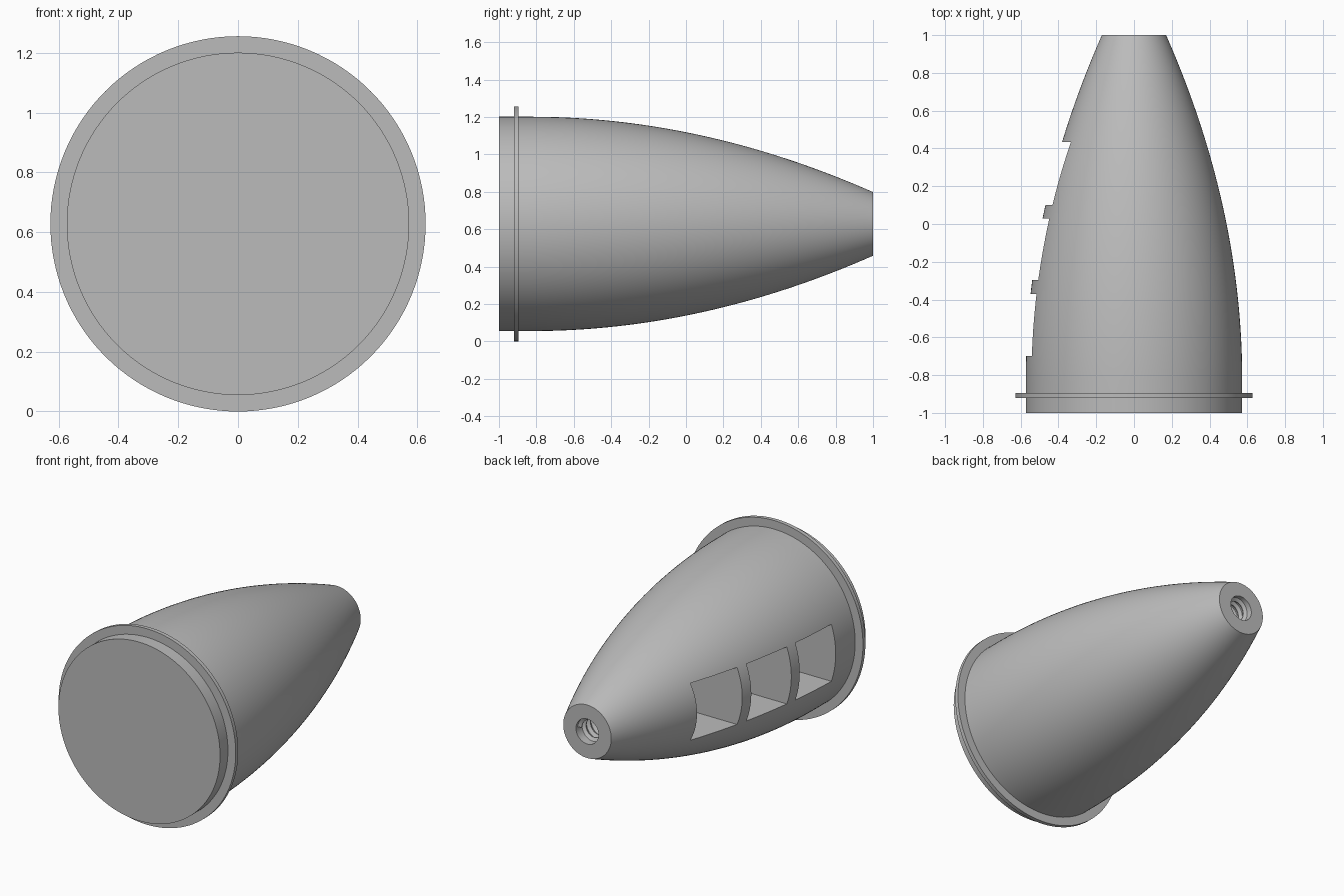
import bpy, bmesh, math
from mathutils import Matrix, Vector

cube = bpy.data.objects.get("Cube")
if cube:
    bpy.data.objects.remove(cube, do_unlink=True)

CENTRE_Z = 0.628
BASE_R = 0.573
HOLE_R, HOLE_DEPTH = 0.08, 0.3

grey = bpy.data.materials.new("plain grey")
grey.use_nodes = True
colour = (0.5, 0.5, 0.5, 1)
grey.diffuse_color = colour
grey.node_tree.nodes["Principled BSDF"].inputs["Base Color"].default_value = colour


def add_object(name, bm):
    mesh = bpy.data.meshes.new(name)
    bmesh.ops.recalc_face_normals(bm, faces=bm.faces)
    bm.to_mesh(mesh)
    bm.free()
    obj = bpy.data.objects.new(name, mesh)
    bpy.context.collection.objects.link(obj)
    mesh.materials.append(grey)
    return obj


def select(obj):
    bpy.ops.object.select_all(action='DESELECT')
    obj.select_set(True)
    bpy.context.view_layer.objects.active = obj


def lathe(name, profile, steps=128):
    """Turn (radius, y) points around the long axis."""
    bm = bmesh.new()
    verts = [bm.verts.new((r, y, CENTRE_Z)) for r, y in profile]
    edges = [bm.edges.new(pair) for pair in zip(verts, verts[1:])]
    bmesh.ops.spin(bm, geom=verts + edges, cent=(0, 0, CENTRE_Z), axis=(0, 1, 0),
                   angle=math.tau, steps=steps, use_duplicate=False)
    bmesh.ops.remove_doubles(bm, verts=bm.verts, dist=1e-5)
    return add_object(name, bm)


def body_radius(y):
    return BASE_R - 0.1203 * max(0, y + 0.83) ** 2


# Tapered body with base flange and a blind hole in the tip
flange = [(BASE_R, -0.92), (0.628, -0.92), (0.628, -0.895), (BASE_R, -0.895)]
curve = [(body_radius(y), y) for y in (-0.83 + 1.83 * i / 40 for i in range(41))]
hole = [(HOLE_R, 1), (HOLE_R, 1 - HOLE_DEPTH), (0, 1 - HOLE_DEPTH)]
body = lathe("tapered_body", [(0, -1), (BASE_R, -1)] + flange + curve + hole)

# Three pockets cut into one side, back to the middle plane
bm = bmesh.new()
for y0, y1 in ((-0.70, -0.37), (-0.297, 0.03), (0.10, 0.433)):
    size = Vector((1, y1 - y0, 0.366))
    place = Matrix.Translation((-0.5, (y0 + y1) / 2, CENTRE_Z))
    bmesh.ops.create_cube(bm, size=1, matrix=place @ Matrix.Diagonal(size.to_4d()))
cutter = add_object("pocket_cutter", bm)
cutter.hide_render = True
cut = body.modifiers.new("pockets", 'BOOLEAN')
cut.operation = 'DIFFERENCE'
cut.solver = 'EXACT'
cut.object = cutter
select(body)
bpy.ops.object.modifier_apply(modifier=cut.name)
bpy.data.objects.remove(cutter, do_unlink=True)
bpy.ops.object.shade_smooth_by_angle(angle=math.radians(30))

# Helical thread ridge inside the hole
bm = bmesh.new()
turns, per_turn, pitch = 6, 32, 0.045
rows = []
for i in range(turns * per_turn + 1):
    a = math.tau * i / per_turn
    y = 0.985 - pitch * i / per_turn
    ridge = ((HOLE_R + 0.003, 0), (0.06, -0.014), (0.06, -0.02), (HOLE_R + 0.003, -0.034))
    rows.append([bm.verts.new((r * math.cos(a), y + dy, CENTRE_Z + r * math.sin(a)))
                 for r, dy in ridge])
for a, b in zip(rows, rows[1:]):
    for k in range(4):
        n = (k + 1) % 4
        bm.faces.new((a[k], a[n], b[n], b[k]))
bm.faces.new(rows[0])
bm.faces.new(rows[-1])
thread = add_object("hole_thread", bm)
select(thread)
bpy.ops.object.shade_smooth_by_angle(angle=math.radians(30))
